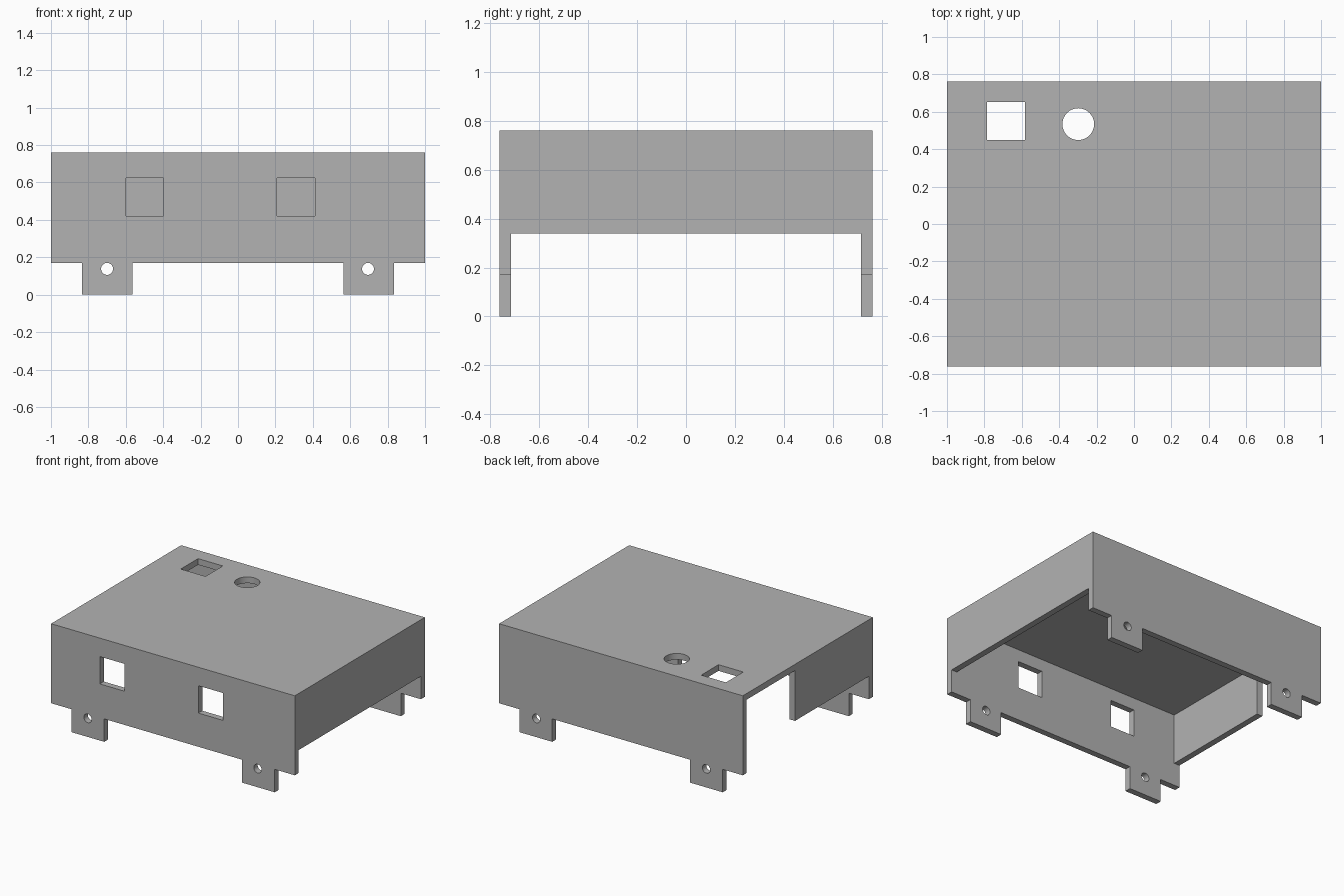
import bpy
from mathutils import Vector

if "Cube" in bpy.data.objects:
    bpy.data.objects.remove(bpy.data.objects["Cube"], do_unlink=True)

grey = bpy.data.materials.new("plain grey")
grey.use_nodes = True
grey.diffuse_color = (0.45, 0.45, 0.45, 1)
grey.node_tree.nodes["Principled BSDF"].inputs["Base Color"].default_value = grey.diffuse_color

HALF_Y, TOP, WALL = 0.762, 0.76, 0.046
IN_X, IN_Y, CEILING = 1 - WALL, HALF_Y - WALL, TOP - WALL
BELOW = -0.2


def box(name, low, high):
    low, high = Vector(low), Vector(high)
    bpy.ops.mesh.primitive_cube_add(size=1, location=(low + high) / 2)
    ob = bpy.context.object
    ob.name = name
    ob.scale = high - low
    bpy.ops.object.transform_apply(location=True, scale=True)
    ob.data.materials.append(grey)
    return ob


def cylinder(name, centre, radius, depth, turn=0):
    bpy.ops.mesh.primitive_cylinder_add(vertices=32, radius=radius, depth=depth,
                                        location=centre, rotation=(turn, 0, 0))
    ob = bpy.context.object
    ob.name = name
    bpy.ops.object.transform_apply(location=True, rotation=True)
    ob.data.materials.append(grey)
    return ob


def cut(cutter):
    mod = cover.modifiers.new(cutter.name, "BOOLEAN")
    mod.operation, mod.solver, mod.object = "DIFFERENCE", "EXACT", cutter
    bpy.context.view_layer.objects.active = cover
    bpy.ops.object.modifier_apply(modifier=mod.name)
    bpy.data.objects.remove(cutter, do_unlink=True)


# Solid block that becomes the folded cover
cover = box("enclosure_cover", (-1, -HALF_Y, 0), (1, HALF_Y, TOP))

# Hollow inside, shorter side walls, and the opening in the right wall
cut(box("interior", (-IN_X, -IN_Y, BELOW), (IN_X, IN_Y, CEILING)))
cut(box("side_clearance", (-1.2, -IN_Y, BELOW), (1.2, IN_Y, 0.34)))
cut(box("side_opening", (-1.2, 0.15, BELOW), (-0.9, IN_Y, CEILING)))

# Gaps that leave the mounting tabs on the front and back walls
for left, right in ((-1.2, -0.835), (-0.565, 0.565), (0.835, 1.2)):
    cut(box("tab_gap", (left, -1, BELOW), (right, 1, 0.17)))

# Screw holes through the tabs
for x in (-0.7, 0.695):
    cut(cylinder("screw_hole", (x, 0, 0.138), 0.032, 2, 1.5707963))

# Two square windows in the front wall
for x in (-0.6, 0.208):
    cut(box("front_window", (x, -1, 0.42), (x + 0.203, -0.5, 0.623)))

# Square and round holes in the roof
cut(box("roof_window", (-0.785, 0.45, 0.5), (-0.582, 0.653, 1)))
cut(cylinder("roof_hole", (-0.298, 0.534, TOP), 0.085, 0.4))

# Smooth hole walls while keeping the folds crisp
bpy.ops.object.select_all(action="DESELECT")
cover.select_set(True)
bpy.context.view_layer.objects.active = cover
bpy.ops.object.shade_smooth_by_angle()
